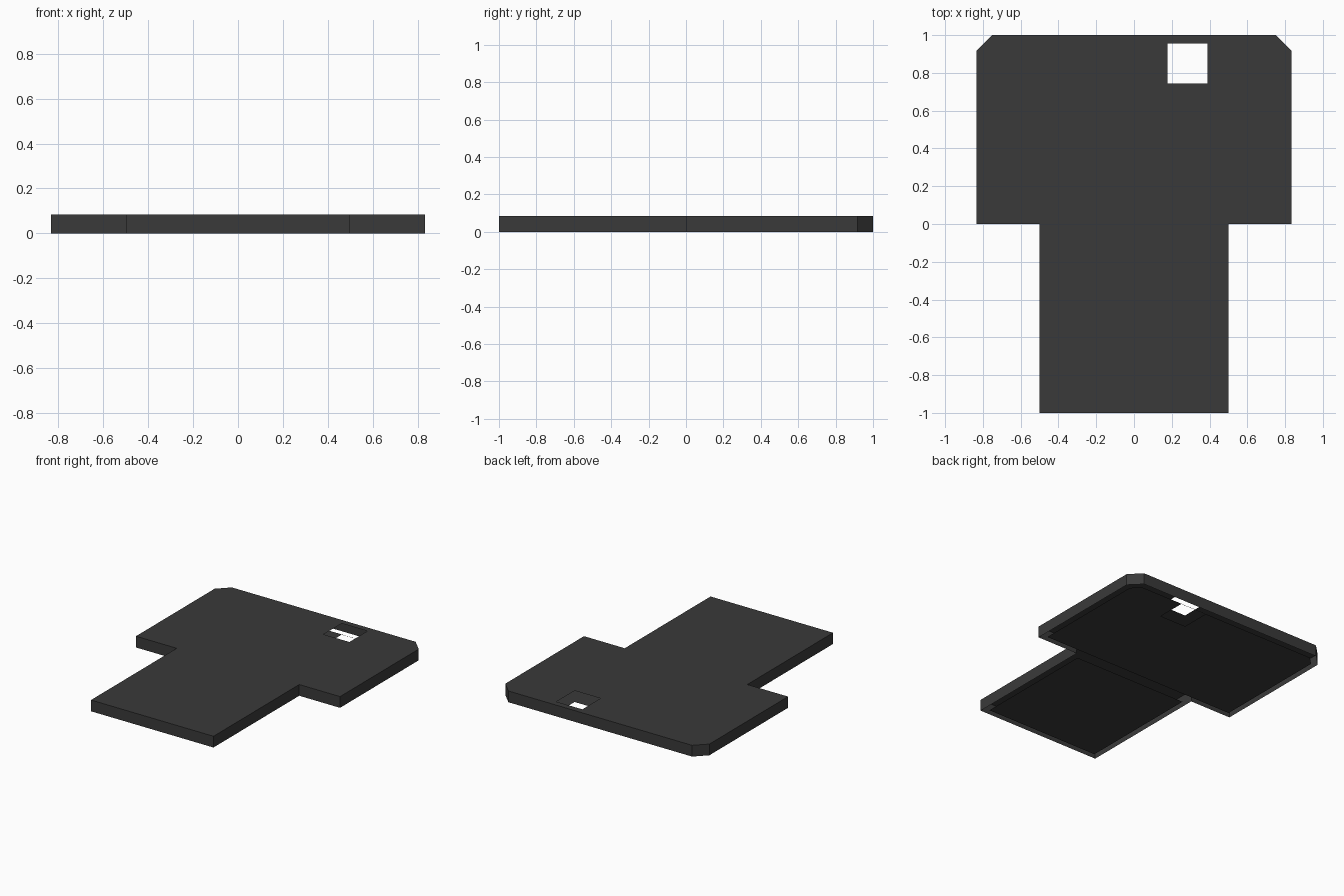
import bpy, bmesh

if "Cube" in bpy.data.objects:
    bpy.data.objects.remove(bpy.data.objects["Cube"])

H = 0.083          # overall thickness
D = 0.042          # gap between shell wall and underside panels
HOLE = [(0.178, 0.743), (0.389, 0.743), (0.389, 0.955), (0.178, 0.955)]

mat = bpy.data.materials.new("dark_grey")
mat.diffuse_color = (0.042, 0.042, 0.042, 1)
mat.use_nodes = True
mat.node_tree.nodes["Principled BSDF"].inputs["Base Color"].default_value = mat.diffuse_color


def mirrored(half):
    """Close a right-hand half outline by mirroring it across x = 0."""
    return half + [(-x, y) for x, y in reversed(half)]


def sheet(name, outline, z, hole=None, skirt=0.0, up=True):
    """Flat sheet with an optional hole and an optional wall hanging from its rim."""
    bm = bmesh.new()

    def loop(points):
        vs = [bm.verts.new((x, y, z)) for x, y in points]
        return [bm.edges.new((vs[i], vs[(i + 1) % len(vs)])) for i in range(len(vs))]

    rim = loop(outline)
    edges = rim + (loop(hole) if hole else [])
    bmesh.ops.triangle_fill(bm, use_beauty=True, edges=edges, normal=(0, 0, 1))
    if skirt:
        walls = bmesh.ops.extrude_edge_only(bm, edges=rim)["geom"]
        bmesh.ops.translate(bm, vec=(0, 0, -skirt),
                            verts=[g for g in walls if isinstance(g, bmesh.types.BMVert)])
    bmesh.ops.recalc_face_normals(bm, faces=bm.faces[:])
    bm.normal_update()
    flat = next(f for f in bm.faces if abs(f.normal.z) > 0.9)
    if (flat.normal.z > 0) != up:
        bmesh.ops.reverse_faces(bm, faces=bm.faces[:])
    mesh = bpy.data.meshes.new(name)
    bm.to_mesh(mesh)
    bm.free()
    mesh.materials.append(mat)
    obj = bpy.data.objects.new(name, mesh)
    bpy.context.collection.objects.link(obj)
    return obj


# Outer shell: T-shaped top with clipped back corners, open underneath
sheet("outer_shell",
      mirrored([(0.5, -1), (0.5, 0), (0.833, 0), (0.833, 0.917), (0.75, 1)]),
      H, HOLE, skirt=H)

# Underside panels, inset from the walls
sheet("wide_base_panel",
      mirrored([(0.833 - D, D), (0.833 - D, 0.917 - 0.414 * D), (0.75 - 0.414 * D, 1 - D)]),
      0, HOLE, up=False)
sheet("narrow_base_panel",
      mirrored([(0.5 - D, -1 + D), (0.5 - D, -D)]), 0, up=False)
